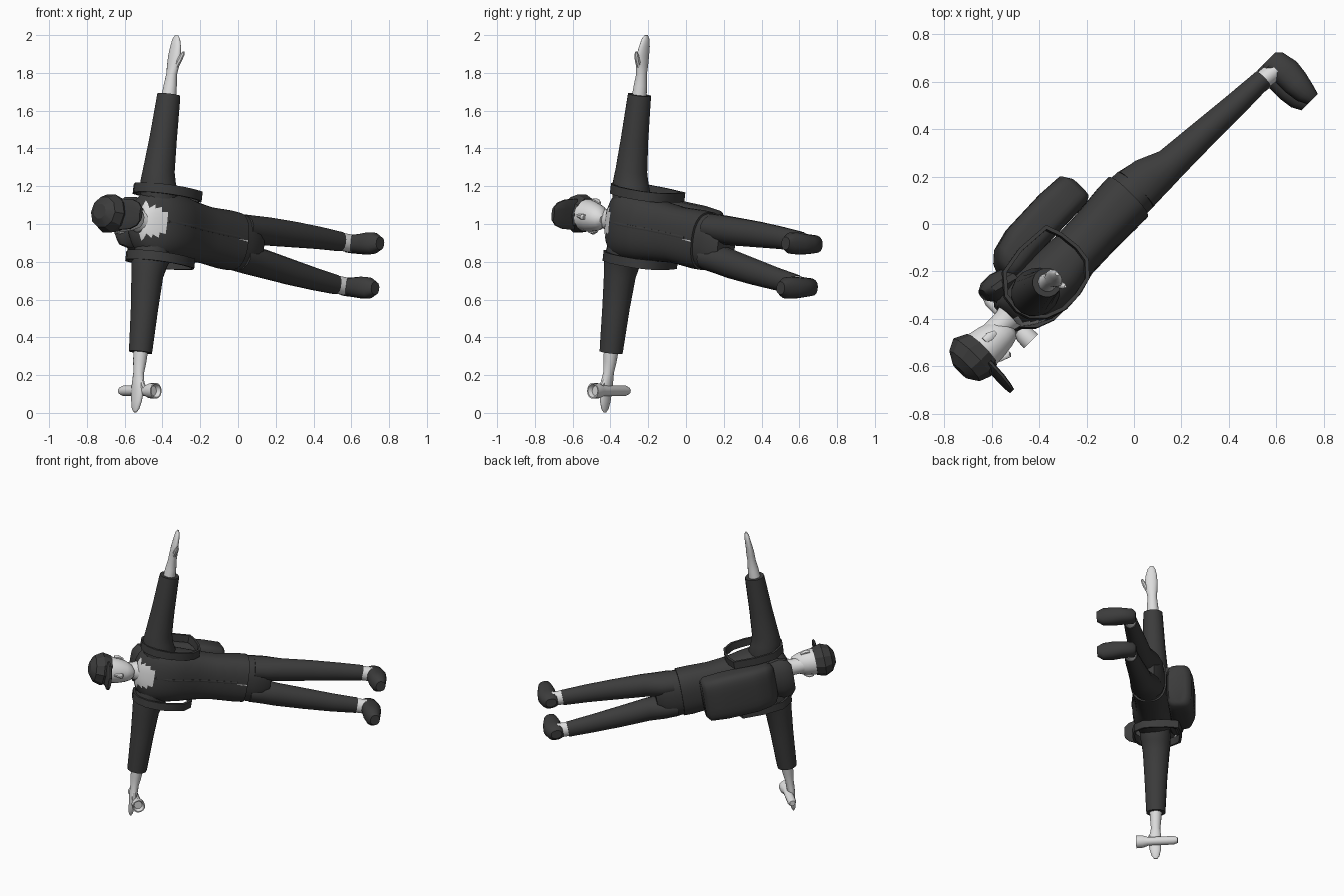
import bpy, bmesh, math
from mathutils import Matrix, Vector

# Body frame: local x = left arm, -y = front, z = head; the figure lies diagonally on its side
A = Vector((0.109, 0.109, 0.988)).normalized()
U = Vector((-0.7, -0.7, 0.155)).normalized()
B = U.cross(A)
BODY = Matrix((A, B, U)).transposed().to_4x4()
BODY.translation = (0, 0, 0.918)


def material(name, v):
    m = bpy.data.materials.new(name)
    m.diffuse_color = (v, v, v, 1)
    return m


DARK = material("dark_cloth", 0.045)
LIGHT = material("light_skin", 0.72)


def finish(name, bm, mats, angle=40):
    bmesh.ops.recalc_face_normals(bm, faces=bm.faces)
    bm.transform(BODY)
    me = bpy.data.meshes.new(name)
    bm.to_mesh(me)
    bm.free()
    ob = bpy.data.objects.new(name, me)
    bpy.context.collection.objects.link(ob)
    for m in mats:
        me.materials.append(m)
    bpy.ops.object.select_all(action='DESELECT')
    ob.select_set(True)
    bpy.context.view_layer.objects.active = ob
    bpy.ops.object.shade_smooth_by_angle(angle=math.radians(angle))
    return ob


def loft(name, mat, axis, rings, n=16, power=1.0, side=1, rule=None, angle=40):
    """Rings are (position on axis, centre 1, centre 2, radius 1, radius 2)."""
    bm = bmesh.new()
    loops = []
    for p, c1, c2, r1, r2 in rings:
        loop = []
        for i in range(n):
            t = 2 * math.pi * (i + 0.5) / n
            c, s = math.cos(t), math.sin(t)
            a = c1 + r1 * math.copysign(abs(c) ** power, c)
            b = c2 + r2 * math.copysign(abs(s) ** power, s)
            x, y, z = {'X': (p, a, b), 'Y': (a, p, b), 'Z': (a, b, p)}[axis]
            loop.append(bm.verts.new((x * side, y, z)))
        loops.append(loop)
    for la, lb in zip(loops, loops[1:]):
        for i in range(n):
            j = (i + 1) % n
            bm.faces.new((la[i], la[j], lb[j], lb[i]))
    bm.faces.new(loops[0])
    bm.faces.new(loops[-1])
    if rule:
        for f in bm.faces:
            f.material_index = int(rule(f.calc_center_median()))
    return finish(name, bm, [mat, LIGHT], angle)


def strap(name, side):
    """Ribbon loop around the shoulder, as (y, z) points."""
    pts = [(0.26, 0.30), (0.19, 0.275), (0.10, 0.265), (0.03, 0.275), (-0.03, 0.33),
           (-0.05, 0.42), (-0.05, 0.50), (-0.02, 0.58), (0.03, 0.63), (0.09, 0.65),
           (0.17, 0.64), (0.25, 0.57), (0.27, 0.45)]
    bm = bmesh.new()
    loops = []
    for y, z in pts:
        iy, iz = 0.11 + (y - 0.11) * 0.9, 0.45 + (z - 0.45) * 0.92
        loops.append([bm.verts.new((side * x, a, b)) for x, a, b in
                      ((0.155, y, z), (0.205, y, z), (0.205, iy, iz), (0.155, iy, iz))])
    for k, la in enumerate(loops):
        lb = loops[(k + 1) % len(loops)]
        for i in range(4):
            j = (i + 1) % 4
            bm.faces.new((la[i], la[j], lb[j], lb[i]))
    finish(name, bm, [DARK])


# Jacket, with an open collar showing skin
loft("jacket", DARK, 'Z', [
    (-0.06, 0, 0.098, 0.155, 0.118), (0.0, 0, 0.098, 0.157, 0.116),
    (0.15, 0, 0.092, 0.15, 0.108), (0.28, 0, 0.088, 0.16, 0.108),
    (0.37, 0, 0.08, 0.172, 0.125), (0.46, 0, 0.08, 0.182, 0.13),
    (0.53, 0, 0.085, 0.187, 0.122), (0.56, 0, 0.09, 0.187, 0.113),
    (0.59, 0, 0.094, 0.178, 0.102), (0.62, 0, 0.10, 0.15, 0.09),
    (0.645, 0, 0.105, 0.115, 0.075), (0.66, 0, 0.105, 0.075, 0.058)],
    n=40, power=0.8,
    rule=lambda c: c.z > 0.555 and c.y < 0.08 and abs(c.x) < 0.055 + 0.35 * (c.z - 0.55))
# Small gap at the bottom of the jacket front
loft("jacket_front_gap", LIGHT, 'Z', [(-0.055, 0, -0.019, 0.006, 0.003),
                                      (0.01, 0, -0.017, 0.001, 0.003)], n=4)
# Jacket front seam edge
loft("jacket_front_seam", DARK, 'Z', [(0.0, 0.01, -0.016, 0.008, 0.005),
     (0.15, 0.01, -0.015, 0.008, 0.005), (0.28, 0.01, -0.019, 0.008, 0.005),
     (0.37, 0.01, -0.044, 0.008, 0.005), (0.46, 0.01, -0.049, 0.008, 0.005),
     (0.55, 0.01, -0.027, 0.008, 0.005)], n=6)

# Trousers top
loft("trousers_seat", DARK, 'Z', [
    (-0.02, 0, 0.10, 0.145, 0.108), (-0.10, 0, 0.098, 0.152, 0.106),
    (-0.17, 0, 0.093, 0.14, 0.095), (-0.22, 0, 0.085, 0.09, 0.065)], n=24, power=0.85)

# Neck and head
loft("neck", LIGHT, 'Z', [(0.61, 0, 0.09, 0.085, 0.07), (0.655, 0, 0.095, 0.065, 0.06),
                          (0.69, 0, 0.095, 0.053, 0.052), (0.76, 0, 0.095, 0.053, 0.052)])
loft("head", LIGHT, 'Z', [
    (0.682, 0, 0.055, 0.026, 0.025), (0.70, 0, 0.06, 0.05, 0.05),
    (0.735, 0, 0.07, 0.068, 0.07), (0.78, 0, 0.074, 0.08, 0.08),
    (0.83, 0, 0.078, 0.086, 0.087), (0.88, 0, 0.08, 0.082, 0.085),
    (0.92, 0, 0.08, 0.05, 0.055)], n=20)
loft("nose", LIGHT, 'Z', [(0.762, 0, -0.005, 0.014, 0.014), (0.773, 0, -0.01, 0.016, 0.02),
                          (0.82, 0, 0.0, 0.008, 0.012)], n=8)

# Cap with brim
loft("cap", DARK, 'Z', [
    (0.835, 0, 0.08, 0.092, 0.09), (0.89, 0, 0.085, 0.106, 0.112),
    (0.94, 0, 0.082, 0.085, 0.09), (0.968, 0, 0.08, 0.04, 0.045)], n=10, angle=25)
loft("cap_brim", DARK, 'Y', [(0.02, 0, 0.863, 0.085, 0.014), (-0.06, 0, 0.866, 0.08, 0.014),
                             (-0.11, 0, 0.87, 0.062, 0.012), (-0.135, 0, 0.872, 0.035, 0.01)],
     n=12, power=0.7)

# Backpack and the rolled hood above it
loft("backpack", DARK, 'Z', [
    (0.065, 0, 0.27, 0.12, 0.055), (0.09, 0, 0.283, 0.142, 0.08),
    (0.20, 0, 0.285, 0.15, 0.085), (0.40, 0, 0.28, 0.15, 0.083),
    (0.49, 0, 0.265, 0.143, 0.075), (0.53, 0, 0.25, 0.13, 0.055),
    (0.548, 0, 0.24, 0.10, 0.03)], n=28, power=0.5, angle=60)
loft("hood", DARK, 'Z', [
    (0.53, 0, 0.20, 0.12, 0.06), (0.59, 0, 0.215, 0.14, 0.065),
    (0.64, 0, 0.225, 0.13, 0.055), (0.668, 0, 0.235, 0.09, 0.03)], n=14)

for side, tag in ((1, "left"), (-1, "right")):
    # Sleeve, bare forearm with hand, thumb
    loft(tag + "_sleeve", DARK, 'X', [
        (0.10, 0.09, 0.525, 0.095, 0.10), (0.17, 0.09, 0.53, 0.10, 0.108),
        (0.22, 0.092, 0.545, 0.094, 0.098), (0.28, 0.092, 0.551, 0.086, 0.086),
        (0.45, 0.088, 0.549, 0.074, 0.074), (0.67, 0.085, 0.546, 0.063, 0.064),
        (0.69, 0.085, 0.546, 0.062, 0.062)], side=side)
    loft(tag + "_hand", LIGHT, 'X', [
        (0.66, 0.085, 0.546, 0.042, 0.04), (0.74, 0.083, 0.545, 0.036, 0.035),
        (0.80, 0.082, 0.545, 0.03, 0.027), (0.85, 0.078, 0.545, 0.038, 0.026),
        (0.90, 0.076, 0.545, 0.042, 0.022), (0.95, 0.078, 0.542, 0.036, 0.018),
        (0.99, 0.08, 0.541, 0.025, 0.014), (1.01, 0.081, 0.54, 0.01, 0.006)], side=side)
    loft(tag + "_thumb", LIGHT, 'X', [
        (0.83, 0.06, 0.545, 0.014, 0.014), (0.87, 0.04, 0.543, 0.016, 0.015),
        (0.905, 0.024, 0.54, 0.013, 0.012), (0.922, 0.018, 0.539, 0.005, 0.005)],
        n=8, side=side)
    # Ear
    loft(tag + "_ear", LIGHT, 'Z', [(0.755, 0.076, 0.09, 0.006, 0.01),
         (0.785, 0.086, 0.095, 0.01, 0.02), (0.815, 0.085, 0.098, 0.007, 0.015)],
         n=8, side=side)
    strap(tag + "_strap", side)
    # Trouser leg, ankle, shoe
    loft(tag + "_trouser_leg", DARK, 'Z', [
        (-0.10, 0.078, 0.096, 0.074, 0.103), (-0.18, 0.08, 0.09, 0.077, 0.096),
        (-0.28, 0.087, 0.07, 0.076, 0.072), (-0.47, 0.10, 0.062, 0.069, 0.061),
        (-0.65, 0.11, 0.053, 0.06, 0.052), (-0.81, 0.115, 0.048, 0.052, 0.043)], side=side)
    loft(tag + "_ankle", LIGHT, 'Z', [(-0.80, 0.115, 0.046, 0.048, 0.04),
         (-0.87, 0.115, 0.036, 0.048, 0.042)], side=side)
    loft(tag + "_shoe", DARK, 'Y', [
        (0.09, 0.115, -0.89, 0.028, 0.035), (0.07, 0.115, -0.89, 0.047, 0.056),
        (0.0, 0.116, -0.899, 0.052, 0.062), (-0.06, 0.118, -0.895, 0.058, 0.058),
        (-0.12, 0.12, -0.892, 0.056, 0.046), (-0.16, 0.12, -0.897, 0.034, 0.03)],
        power=0.85, side=side)

# Torch held in the right hand
loft("torch", LIGHT, 'Y', [
    (-0.02, 0.893, 0.525, 0.026, 0.026), (-0.042, 0.893, 0.525, 0.035, 0.035),
    (-0.042, 0.893, 0.525, 0.042, 0.042), (0.0, 0.893, 0.525, 0.04, 0.04),
    (0.035, 0.893, 0.525, 0.028, 0.028), (0.20, 0.893, 0.525, 0.028, 0.028),
    (0.225, 0.893, 0.525, 0.018, 0.018)], side=-1)
